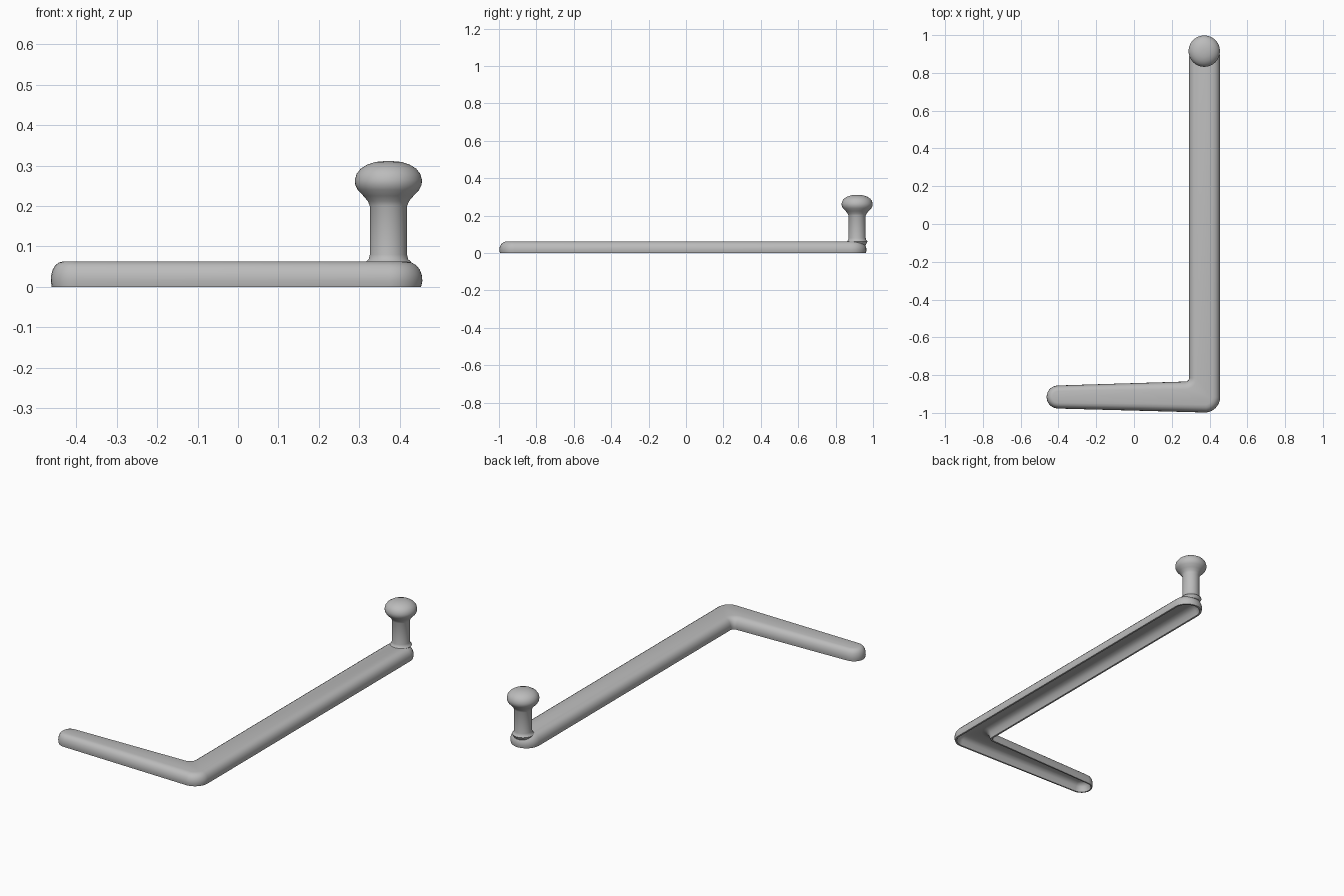
import bpy, bmesh
from math import cos, sin, pi, radians

cube = bpy.data.objects.get("Cube")
if cube:
    bpy.data.objects.remove(cube)

grey = bpy.data.materials.new("plain grey")
grey.use_nodes = True
colour = (0.5, 0.5, 0.5, 1)
grey.diffuse_color = colour
grey.node_tree.nodes["Principled BSDF"].inputs["Base Color"].default_value = colour


def arc(cx, cy, r, start, end, steps=12):
    """Points on an arc, angles in degrees."""
    angles = [radians(start + (end - start) * i / steps) for i in range(steps + 1)]
    return [(cx + r * cos(a), cy + r * sin(a)) for a in angles]


def loft(name, rings, angle):
    """Skin a stack of closed rings, capping both ends."""
    bm = bmesh.new()
    loops = [[bm.verts.new(p) for p in ring] for ring in rings]
    n = len(loops[0])
    for a, b in zip(loops, loops[1:]):
        for i in range(n):
            j = (i + 1) % n
            bm.faces.new((a[i], a[j], b[j], b[i]))
    bm.faces.new(loops[0][::-1])
    bm.faces.new(loops[-1])
    bmesh.ops.recalc_face_normals(bm, faces=bm.faces)
    mesh = bpy.data.meshes.new(name)
    bm.to_mesh(mesh)
    bm.free()
    obj = bpy.data.objects.new(name, mesh)
    bpy.context.collection.objects.link(obj)
    mesh.materials.append(grey)
    bpy.ops.object.select_all(action='DESELECT')
    obj.select_set(True)
    bpy.context.view_layer.objects.active = obj
    bpy.ops.object.shade_smooth_by_angle(angle=radians(angle))
    return obj


# Bent bar: an L outline whose half width is scaled by k
ARM_X, FOOT_Y, HALF, TIP, FILLET = 0.374, -0.916, 0.082, 0.061, 0.02


def bar_ring(k, z):
    inner = HALF + FILLET
    pts = arc(-0.402, FOOT_Y, TIP * k, 90, 270)
    pts += arc(ARM_X, FOOT_Y, HALF * k, 270, 360)
    pts += arc(ARM_X, 0.883, HALF * k, 0, 180)
    pts += arc(ARM_X - inner, FOOT_Y + inner, inner - HALF * k, 0, -90)
    return [(x, y, z) for x, y in pts]


# Section from the hollow underside, round the rim, to the domed top
section = [(0.25, 0.046), (0.55, 0.042), (0.72, 0.028), (0.80, 0.008),
           (0.84, 0.0), (0.96, 0.0), (1.0, 0.015), (0.98, 0.03),
           (0.92, 0.043), (0.82, 0.053), (0.68, 0.06), (0.5, 0.063)]
loft("bent_bar", [bar_ring(k, z) for k, z in section], 60)

# Round post with a mushroom knob
knob = [(0.046, 0.044), (0.056, 0.062), (0.049, 0.068), (0.046, 0.08),
        (0.046, 0.2), (0.051, 0.212), (0.062, 0.225), (0.076, 0.24),
        (0.082, 0.252), (0.083, 0.264), (0.079, 0.279), (0.069, 0.292),
        (0.053, 0.302), (0.032, 0.309), (0.01, 0.311)]
loft("post_and_knob", [[(x, y, z) for x, y in arc(0.372, 0.915, r, 0, 352.5, 47)]
                       for r, z in knob], 60)
